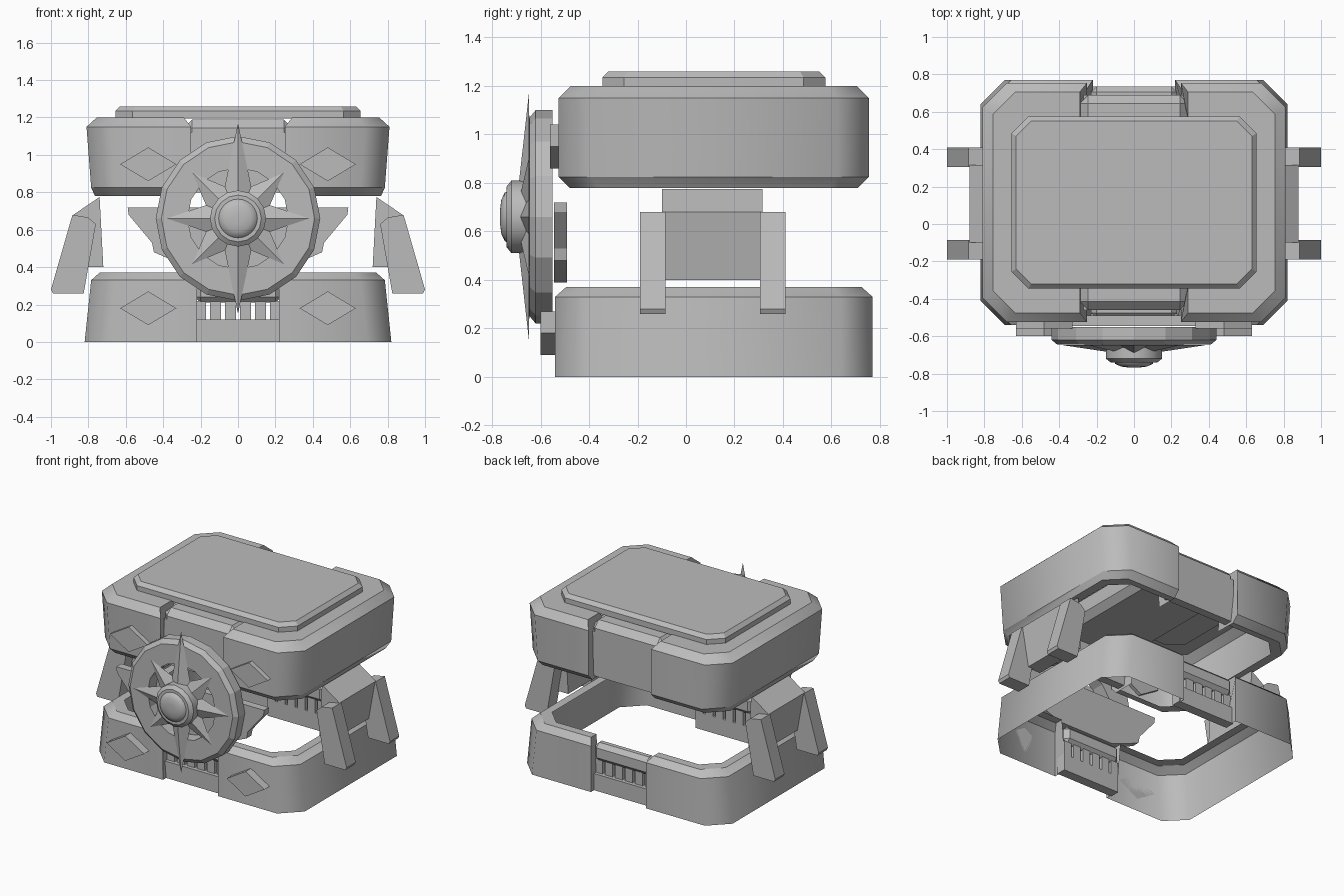
import bpy, bmesh, math
from mathutils import Vector

cube = bpy.data.objects.get("Cube")
if cube:
    bpy.data.objects.remove(cube, do_unlink=True)

grey = bpy.data.materials.new("plain grey")
grey.use_nodes = True
grey.diffuse_color = (0.5, 0.5, 0.5, 1)
grey.node_tree.nodes["Principled BSDF"].inputs["Base Color"].default_value = (0.5, 0.5, 0.5, 1)
MID_Y = 0.115


def finish(name, bm, mirror=False, recalc=True):
    if recalc:
        bmesh.ops.recalc_face_normals(bm, faces=bm.faces)
    mesh = bpy.data.meshes.new(name)
    bm.to_mesh(mesh)
    bm.free()
    mesh.materials.append(grey)
    ob = bpy.data.objects.new(name, mesh)
    bpy.context.collection.objects.link(ob)
    if mirror:
        ob.modifiers.new("mirror", 'MIRROR')
    return ob


def smooth(ob, angle=40):
    bpy.ops.object.select_all(action='DESELECT')
    ob.select_set(True)
    bpy.context.view_layer.objects.active = ob
    bpy.ops.object.shade_smooth_by_angle(angle=math.radians(angle))


def prism(name, outline, y0, y1, mirror=False, shrink=0.0):
    """Extrude an x-z outline along y; the front may shrink towards its middle."""
    bm = bmesh.new()
    mid = sum((Vector(p) for p in outline), Vector((0, 0))) / len(outline)
    front = [Vector(p).lerp(mid, shrink) for p in outline]
    a = [bm.verts.new((p.x, y0, p.y)) for p in front]
    b = [bm.verts.new((p[0], y1, p[1])) for p in outline]
    bm.faces.new(a)
    bm.faces.new(b[::-1])
    for i in range(len(a)):
        j = (i + 1) % len(a)
        bm.faces.new((a[i], b[i], b[j], a[j]))
    return finish(name, bm, mirror)


def box(name, x0, x1, y0, y1, z0, z1, bevel=0.0, mirror=False):
    ob = prism(name, [(x0, z0), (x1, z0), (x1, z1), (x0, z1)], y0, y1, mirror)
    if bevel:
        mod = ob.modifiers.new("bevel", 'BEVEL')
        mod.width, mod.segments = bevel, 1
    return ob


def half_loop(gap, hx, hy, c):
    """Right half of a rectangle with cut corners, open at the front and back."""
    return [(gap, -hy), (hx - c, -hy), (hx, c - hy), (hx, hy - c), (hx - c, hy), (gap, hy)]


def half_shell(name, rows):
    """Skin rows of (gap, half width, half depth, corner cut, height)."""
    bm = bmesh.new()
    rings = [[bm.verts.new((x, y + MID_Y, r[4])) for x, y in half_loop(*r[:4])] for r in rows]
    for low, high in zip(rings, rings[1:]):
        for i in range(5):
            bm.faces.new((low[i], low[i + 1], high[i + 1], high[i])).smooth = True
    for ring in rings:
        for a, b in zip(ring, ring[1:]):
            edge = bm.edges.get((a, b))
            edge.smooth = False
    # End caps beside the centre recess
    for end in (0, 5):
        cap = [bm.verts.new(r[end].co) for r in rings]
        if abs(cap[0].co.y - cap[-1].co.y) < abs(cap[-1].co.z - cap[0].co.z):
            last = cap[-1].co
            cap.append(bm.verts.new((cap[0].co.x, last.y, cap[0].co.z)))
        bm.faces.new(cap if end else cap[::-1])
    return finish(name, bm, True, False)


def lathe(name, profile, sides, cz, closed=False):
    """Turn (radius, y) points about the wheel axle."""
    bm = bmesh.new()
    rings = []
    for r, y in profile:
        rings.append([bm.verts.new((r * math.sin(math.tau * i / sides), y,
                                    cz + r * math.cos(math.tau * i / sides))) for i in range(sides)])
    pairs = list(zip(rings, rings[1:])) + ([(rings[-1], rings[0])] if closed else [])
    for a, b in pairs:
        for i in range(sides):
            j = (i + 1) % sides
            bm.faces.new((a[i], a[j], b[j], b[i]))
    if not closed:
        bm.faces.new(rings[0])
        bm.faces.new(rings[-1][::-1])
    return finish(name, bm)


# Base wall and lid wall
half_shell("base_wall", [(0.22, 0.82, 0.655, 0.13, 0), (0.22, 0.785, 0.655, 0.13, 0.33),
                         (0.25, 0.74, 0.61, 0.12, 0.37), (0.25, 0.68, 0.55, 0.11, 0.37)])
half_shell("lid_wall", [(0.25, 0.70, 0.55, 0.11, 0.78), (0.25, 0.765, 0.595, 0.12, 0.78),
                        (0.25, 0.785, 0.64, 0.13, 0.825), (0.25, 0.81, 0.64, 0.13, 1.15),
                        (0.29, 0.755, 0.59, 0.12, 1.2), (0.29, 0.6, 0.44, 0.08, 1.2)])

# Recessed middle of the lid
box("lid_middle", -0.29, 0.29, -0.46, 0.69, 1.0, 1.19, 0.045)
for side, y in (("front", -0.46), ("back", 0.63)):
    box(side + "_lid_panel", -0.27, 0.27, y, y + 0.06, 0.8, 1.12)

# Raised top plate with cut corners
bm = bmesh.new()
layers = []
for hx, hy, c, z in ((0.655, 0.46, 0.09, 1.195), (0.655, 0.46, 0.09, 1.235), (0.63, 0.435, 0.08, 1.26)):
    loop = half_loop(0, hx, hy, c)[1:5]
    loop += [(-x, y) for x, y in reversed(loop)]
    layers.append([bm.verts.new((x, y + MID_Y, z)) for x, y in loop])
for a, b in zip(layers, layers[1:]):
    for i in range(8):
        bm.faces.new((a[i], a[(i + 1) % 8], b[(i + 1) % 8], b[i]))
bm.faces.new(layers[0][::-1])
bm.faces.new(layers[-1])
finish("top_plate", bm)

# Slotted panels in the base recesses
for side, s in (("front", -1), ("back", 1)):
    def span(d0, d1):
        return sorted((MID_Y + s * d0, MID_Y + s * d1))
    box(side + "_sill", -0.23, 0.23, *span(0.55, 0.62), 0, 0.12)
    box(side + "_rail", -0.23, 0.23, *span(0.53, 0.62), 0.21, 0.34, 0.03)
    for k, x in enumerate((0.04, 0.12, 0.2)):
        box(f"{side}_slot_bars_{k}", x - 0.03, x + 0.03, *span(0.55, 0.595), 0.11, 0.22, 0, True)

# Diamond studs
for name, z, y in (("base_diamonds", 0.18, -0.6), ("lid_diamonds", 0.95, -0.56)):
    prism(name, [(0.33, z), (0.48, z - 0.09), (0.63, z), (0.48, z + 0.09)], y, y + 0.06, True)

# Side arms: a wide block and two splayed legs on each side
prism("arm_blocks", [(0.72, 0.4), (0.83, 0.4), (0.88, 0.68), (0.74, 0.775)], -0.1, 0.315, True)
leg = [(0.76, 0.63), (0.825, 0.26), (0.99, 0.26), (1.0, 0.28), (0.885, 0.68), (0.80, 0.665)]
for name, y in (("front_legs", -0.19), ("back_legs", 0.305)):
    prism(name, leg, y, y + 0.105, True)

# Bracket behind the wheel
side = [(0.22, 0.39), (0.36, 0.44), (0.45, 0.48), (0.46, 0.53), (0.585, 0.68), (0.59, 0.72)]
prism("bracket", side + [(-x, z) for x, z in reversed(side)], -0.545, -0.49)

# Wheel rim, hub and dome
AXLE = 0.66
lathe("wheel_rim", [(0.27, -0.55), (0.44, -0.55), (0.44, -0.62), (0.41, -0.645), (0.27, -0.645)],
      16, AXLE, True)
smooth(lathe("hub", [(0.15, -0.66), (0.15, -0.72), (0.125, -0.74), (0.11, -0.74)], 16, AXLE), 30)
smooth(lathe("hub_dome", [(0.108, -0.73), (0.1, -0.748), (0.07, -0.762), (0.03, -0.767)], 24, AXLE), 50)

# Eight-pointed star on the wheel
bm = bmesh.new()
peak = bm.verts.new((0, -0.705, AXLE))
back = bm.verts.new((0, -0.64, AXLE))
tips = []
for i in range(16):
    r = 0.185 if i % 2 else (0.51 if i % 8 == 0 else 0.38 if i % 4 == 0 else 0.345)
    a = math.tau * i / 16
    tips.append(bm.verts.new((r * math.sin(a), -0.648, AXLE + r * math.cos(a))))
for i in range(16):
    bm.faces.new((peak, tips[i], tips[(i + 1) % 16]))
    bm.faces.new((back, tips[(i + 1) % 16], tips[i]))
finish("star", bm)
